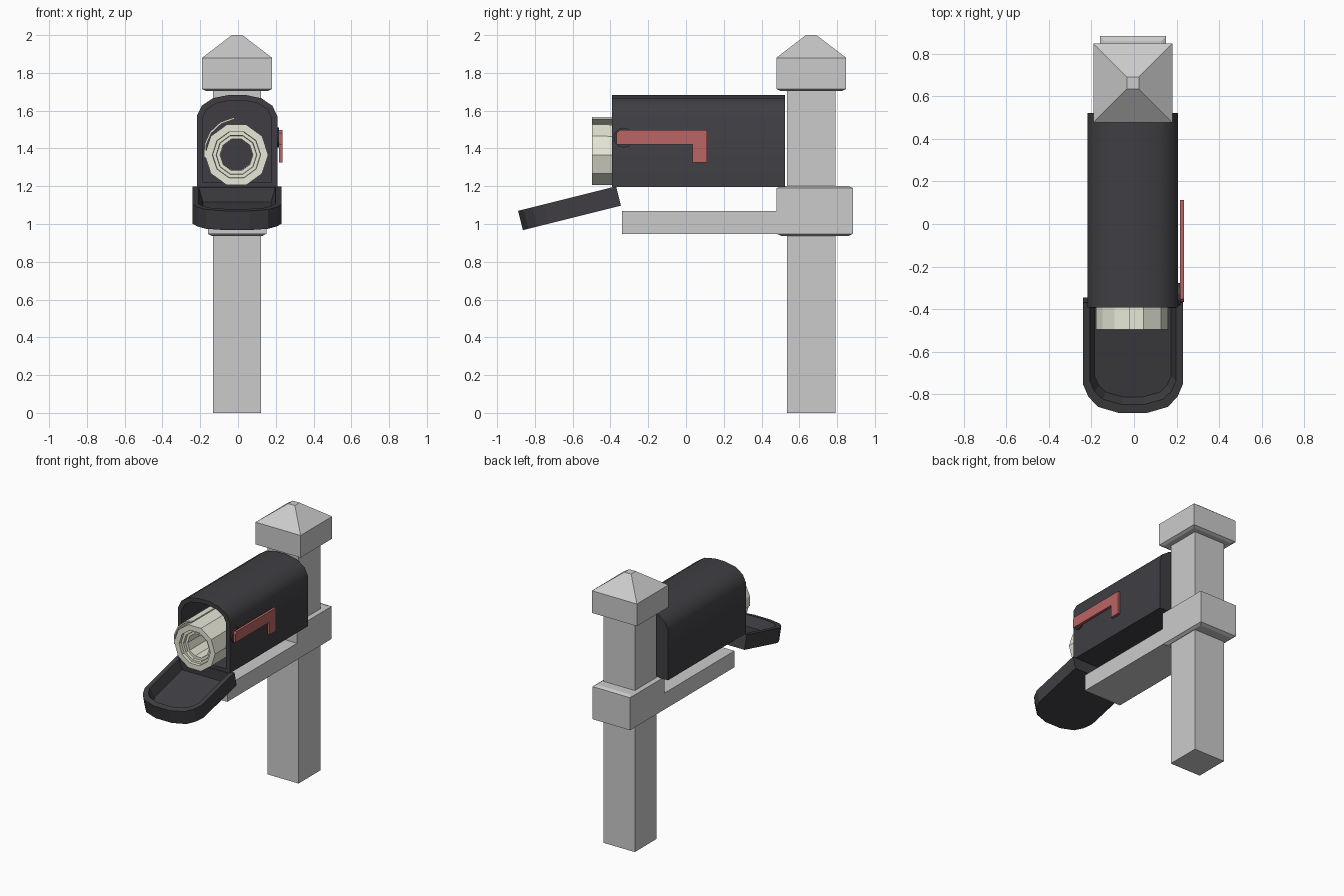
import bpy, bmesh, math

if "Cube" in bpy.data.objects:
    bpy.data.objects.remove(bpy.data.objects["Cube"])

CX = -0.005  # shared centre line


def material(name, rgb):
    m = bpy.data.materials.new(name)
    m.diffuse_color = (*rgb, 1)
    m.use_nodes = True
    m.node_tree.nodes["Principled BSDF"].inputs["Base Color"].default_value = m.diffuse_color
    return m


DARK = material("dark_metal", (0.05, 0.048, 0.055))
RED = material("flag_red", (0.5, 0.13, 0.13))
CREAM = material("paper", (0.8, 0.8, 0.68))


def loft(name, loops, mat=None, cyclic=False, smooth=False):
    """Skin a row of equal-length loops; ends are capped unless cyclic."""
    bm = bmesh.new()
    rings = [[bm.verts.new(p) for p in loop] for loop in loops]
    n = len(rings[0])
    pairs = list(zip(rings, rings[1:])) + ([(rings[-1], rings[0])] if cyclic else [])
    for a, b in pairs:
        for i in range(n):
            j = (i + 1) % n
            bm.faces.new((a[i], a[j], b[j], b[i]))
    if not cyclic:
        bm.faces.new(rings[0])
        bm.faces.new(rings[-1])
    bmesh.ops.recalc_face_normals(bm, faces=bm.faces)
    me = bpy.data.meshes.new(name)
    bm.to_mesh(me)
    bm.free()
    ob = bpy.data.objects.new(name, me)
    bpy.context.collection.objects.link(ob)
    if mat:
        me.materials.append(mat)
    if smooth:
        bpy.context.view_layer.objects.active = ob
        ob.select_set(True)
        bpy.ops.object.shade_smooth_by_angle(angle=math.radians(35))
        ob.select_set(False)
    return ob


def rect(hx, y0, y1, z):
    return [(CX - hx, y0, z), (CX + hx, y0, z), (CX + hx, y1, z), (CX - hx, y1, z)]


def square(h, z):
    return rect(h, 0.663 - h, 0.663 + h, z)


def arch(half):
    """Mirror the right half of an arch profile, bottom to top."""
    return half + [(-x, v) for x, v in reversed(half)]


# Post, cap, collar and arm
loft("post", [square(0.128, 0), square(0.128, 1.75)])
loft("post_cap", [square(0.165, 1.705), square(0.185, 1.715), square(0.185, 1.88),
                  square(0.028, 2.0)])
loft("collar", [rect(0.135, 0.505, 0.86, 0.937), rect(0.155, 0.48, 0.885, 0.948),
                rect(0.155, 0.48, 0.885, 1.19), rect(0.135, 0.505, 0.86, 1.2)])
loft("support_arm", [rect(0.155, -0.34, 0.5, 0.948), rect(0.155, -0.34, 0.5, 1.07)])

# Hollow mailbox body with arched top
outer = arch([(0.213, 0), (0.213, 0.375), (0.187, 0.43), (0.128, 0.47), (0.04, 0.488)])
inner = arch([(0.183, 0.025), (0.183, 0.365), (0.16, 0.41), (0.11, 0.443), (0.035, 0.458)])


def upright(profile, y):
    return [(CX + x, y, 1.196 + v) for x, v in profile]


loft("mailbox_body", [upright(outer, 0.523), upright(outer, -0.393),
                      upright(inner, -0.393), upright(inner, 0.495)], DARK, smooth=True)

# Open door: a shallow dish tilted down from the hinge
door_out = arch([(0.235, 0), (0.235, 0.395), (0.21, 0.455), (0.165, 0.505), (0.065, 0.535)])
door_in = arch([(0.203, 0.025), (0.203, 0.38), (0.18, 0.43), (0.142, 0.468), (0.055, 0.493)])
door_floor = arch([(0.18, 0.04), (0.18, 0.375), (0.16, 0.42), (0.128, 0.452), (0.05, 0.475)])
S, C = math.sin(math.radians(14)), math.cos(math.radians(14))


def tilted(profile, depth):
    return [(CX + x, -0.37 - v * C + depth * S, 1.199 - v * S - depth * C)
            for x, v in profile]


loft("door", [tilted(door_out, 0.105), tilted(door_out, 0),
              tilted(door_in, 0), tilted(door_floor, 0.075)], DARK)

# Rolled newspaper with stepped front and open core
PX, PZ = CX - 0.003, 1.366


def ring(r, y, n=10):
    return [(PX + r * math.cos(math.tau * (i + 0.5) / n + math.pi / 2), y,
             PZ + r * math.sin(math.tau * (i + 0.5) / n + math.pi / 2)) for i in range(n)]


steps = [(0.165, 0.25), (0.168, -0.497), (0.128, -0.497), (0.126, -0.475), (0.108, -0.475),
         (0.106, -0.455), (0.087, -0.455), (0.085, 0.25)]
loft("newspaper_roll", [ring(r, y) for r, y in steps], CREAM, cyclic=True)

# Loose outer sheet peeling off the roll
flap = []
for i in range(5):
    a, r = math.radians(185 - 23 * i), 0.162 + 0.007 * i
    co, si = math.cos(a), math.sin(a)
    flap.append([(PX + q * co, y, PZ + q * si)
                 for q, y in ((r, -0.497), (r + 0.01, -0.497), (r + 0.01, 0.25), (r, 0.25))])
loft("newspaper_flap", flap, CREAM)

# Signal flag and its pivot
flag = [(-0.367, 1.42), (0.035, 1.42), (0.035, 1.325), (0.112, 1.325),
        (0.112, 1.497), (-0.352, 1.497), (-0.367, 1.482)]
loft("flag", [[(x, y, z) for y, z in flag] for x in (0.216, 0.235)], RED)
loft("flag_pivot", [[(x, -0.33 + 0.053 * math.cos(math.tau * i / 12),
                      1.457 + 0.053 * math.sin(math.tau * i / 12)) for i in range(12)]
                    for x in (0.2, 0.218)], DARK)
